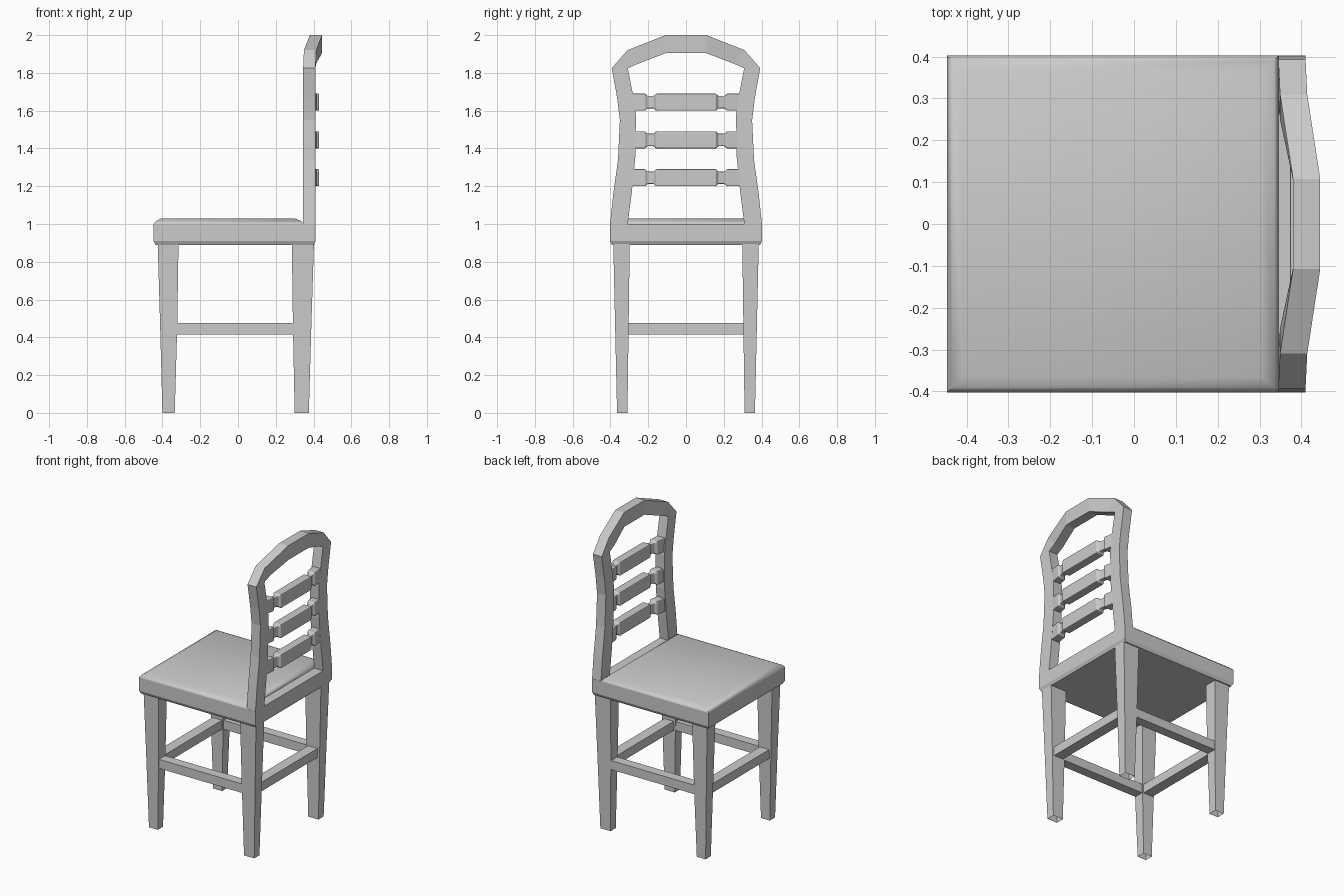
import bpy, bmesh

cube = bpy.data.objects.get("Cube")
if cube:
    bpy.data.objects.remove(cube, do_unlink=True)

grey = bpy.data.materials.new("plain_grey")
grey.use_nodes = True
COLOUR = (0.6, 0.6, 0.6, 1)
grey.diffuse_color = COLOUR
grey.node_tree.nodes["Principled BSDF"].inputs["Base Color"].default_value = COLOUR


def loft(name, rings, caps=(True, True), bevel=0, smooth=False):
    """Skin a list of equal-length vertex rings into one solid."""
    bm = bmesh.new()
    rows = [[bm.verts.new(p) for p in ring] for ring in rings]
    n = len(rows[0])
    for a, b in zip(rows, rows[1:]):
        for i in range(n):
            j = (i + 1) % n
            bm.faces.new((a[i], a[j], b[j], b[i]))
    if caps[0]:
        bm.faces.new(rows[0][::-1])
    if caps[1]:
        bm.faces.new(rows[-1])
    bmesh.ops.recalc_face_normals(bm, faces=bm.faces)
    mesh = bpy.data.meshes.new(name)
    bm.to_mesh(mesh)
    bm.free()
    mesh.materials.append(grey)
    obj = bpy.data.objects.new(name, mesh)
    bpy.context.collection.objects.link(obj)
    if bevel:
        mod = obj.modifiers.new("soft_edges", "BEVEL")
        mod.width, mod.segments = bevel, 2
    if smooth:
        bpy.ops.object.select_all(action="DESELECT")
        obj.select_set(True)
        bpy.context.view_layer.objects.active = obj
        bpy.ops.object.shade_smooth_by_angle(angle=0.8)
    return obj


def rect(x0, x1, y0, y1, z):
    return [(x0, y0, z), (x1, y0, z), (x1, y1, z), (x0, y1, z)]


def box(name, x0, x1, y0, y1, z0, z1):
    return loft(name, [rect(x0, x1, y0, y1, z0), rect(x0, x1, y0, y1, z1)])


# Seat base with eased lower edge, and the padded top in front of the back frame
W = 0.403
loft("seat_base", [rect(-.437, .4, -.393, .393, .89), rect(-.447, .41, -W, W, .91),
                   rect(-.447, .41, -W, W, 1.0)])
loft("seat_pad", [rect(-.447, .345, -W, W, .995), rect(-.447, .345, -W, W, 1.0),
                  rect(-.435, .335, -.39, .39, 1.015),
                  rect(-.41, .305, -.365, .365, 1.028)], smooth=True)

# Tapered legs, hollow at the foot
for side, s in (("right", -1), ("left", 1)):
    for end, stations in (
            ("front_leg", ((-.40, -.335, 0), (-.412, -.322, .45), (-.425, -.315, .895))),
            ("back_leg", ((.30, .375, 0), (.291, .388, .45), (.285, .402, .895)))):
        rings = []
        for x0, x1, z in stations:
            t = z / .895
            rings.append(rect(x0, x1, s * (.31 - .012 * t), s * (.365 + .02 * t), z))
        loft(f"{side}_{end}", rings, caps=(False, True), smooth=True)
    # Stretchers between front and back legs
    box(f"{side}_stretcher", -.36, .34, s * .34 - .032, s * .34 + .032, .415, .475)
for name, x in (("front_stretcher", -.365), ("back_stretcher", .338)):
    box(name, x - .035, x + .035, -.335, .335, .415, .475)

# Back frame: one closed arch, bowed rearward at the crown
# Each station: outer y, outer z, inner y, inner z, rearward bow
half = [(.403, .99, .31, .99, 0), (.385, 1.16, .288, 1.16, 0),
        (.36, 1.34, .268, 1.36, 0), (.35, 1.55, .265, 1.58, 0),
        (.365, 1.67, .28, 1.68, 0), (.393, 1.825, .308, 1.825, 0),
        (.31, 1.92, .25, 1.85, .004), (.108, 2.0, .105, 1.905, .035)]
path = [(-a, b, -c, d, e) for a, b, c, d, e in half] + half[::-1]
loft("back_frame", [[(.345 + e, a, b), (.41 + e, a, b), (.41 + e, c, d), (.345 + e, c, d)]
                    for a, b, c, d, e in path])

# Three bowed slats, each a middle block and two end blocks joined by slim necks
slat = [(.31, 0, 0), (.215, .013, 0), (.205, .015, 1), (.17, .022, 1), (.16, .025, 0)]
slat = [(-y, bow, neck) for y, bow, neck in slat] + slat[::-1]
for name, z in (("lower_slat", 1.2), ("middle_slat", 1.4), ("upper_slat", 1.6)):
    rings = []
    for y, bow, neck in slat:
        t = .012 * neck
        x0, x1, z0, z1 = .348 + bow + t, .405 + bow - t, z + t, z + .09 - t
        rings.append([(x0, y, z0), (x1, y, z0), (x1, y, z1), (x0, y, z1)])
    loft(name, rings, bevel=.005)
